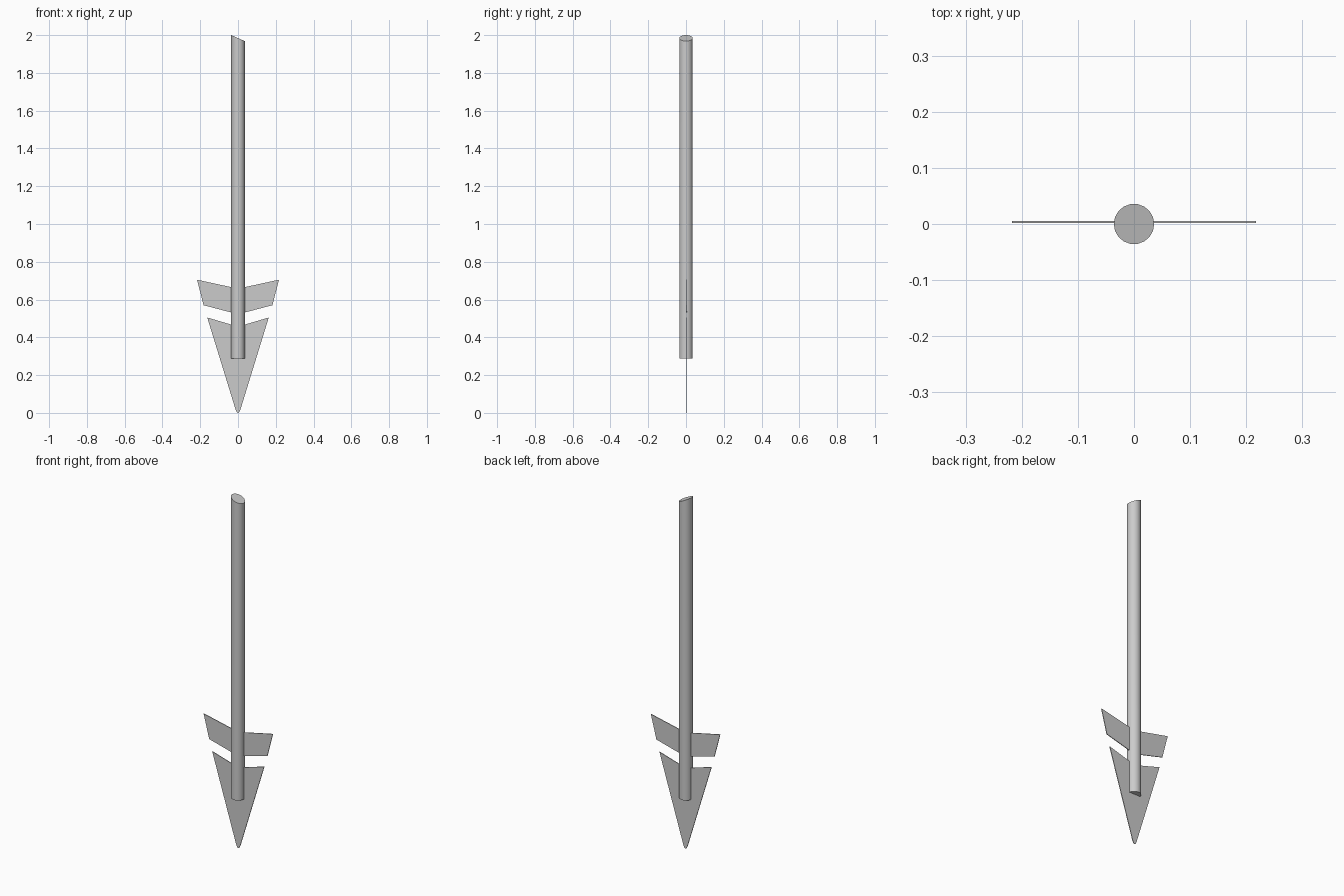
import bpy, bmesh

if "Cube" in bpy.data.objects:
    bpy.data.objects.remove(bpy.data.objects["Cube"])

# Flat plate from a right-hand half outline, mirrored to the left
def plate(name, half, y=0.0035, thick=0.004):
    pts = half + [(-x, z) for x, z in reversed(half) if x > 0]
    bm = bmesh.new()
    face = bm.faces.new([bm.verts.new((x, y - thick / 2, z)) for x, z in pts])
    ext = bmesh.ops.extrude_face_region(bm, geom=[face])
    verts = [v for v in ext["geom"] if isinstance(v, bmesh.types.BMVert)]
    bmesh.ops.translate(bm, verts=verts, vec=(0, thick, 0))
    bmesh.ops.recalc_face_normals(bm, faces=bm.faces)
    mesh = bpy.data.meshes.new(name)
    bm.to_mesh(mesh)
    bm.free()
    obj = bpy.data.objects.new(name, mesh)
    bpy.context.collection.objects.link(obj)
    return obj

# Pointed head with a notched back and a blunted tip
plate("arrow_head", [(0, 0), (0.006, 0.003), (0.013, 0.018),
                     (0.163, 0.505), (0, 0.457)])

# Swept fins above the head
plate("fins", [(0, 0.522), (0.182, 0.57), (0.217, 0.705), (0, 0.658)])

# Round shaft with a slanted top end
R, BOTTOM, TOP = 0.036, 0.287, 1.984
bpy.ops.mesh.primitive_cylinder_add(vertices=18, radius=R, depth=TOP - BOTTOM,
                                    location=(0, 0, (TOP + BOTTOM) / 2),
                                    rotation=(0, 0, 1.5707963))
shaft = bpy.context.object
shaft.name = "shaft"
bpy.ops.object.transform_apply(location=True, rotation=True, scale=True)
for v in shaft.data.vertices:
    if v.co.z > 1:
        v.co.z -= v.co.x / R * 0.016
bpy.ops.object.shade_smooth_by_angle()
